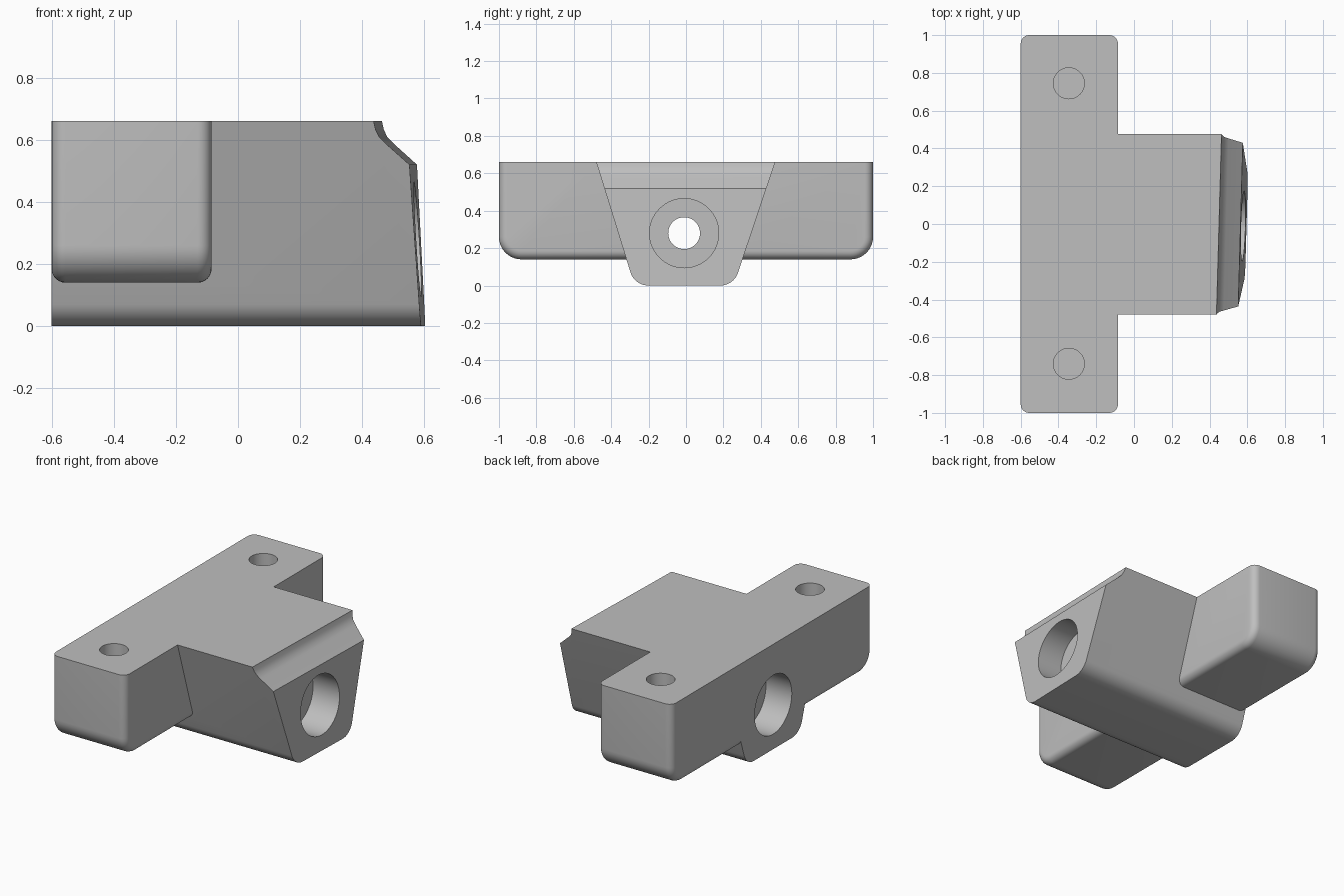
import bpy, bmesh, math
from mathutils import Vector, Matrix

cube = bpy.data.objects.get("Cube")
if cube:
    bpy.data.objects.remove(cube, do_unlink=True)

grey = bpy.data.materials.new("plain grey")
grey.use_nodes = True
colour = (0.52, 0.52, 0.52, 1)
grey.diffuse_color = colour
grey.node_tree.nodes["Principled BSDF"].inputs["Base Color"].default_value = colour


def fillet(points, steps=10):
    """Round each (u, v, radius) corner of a 2D outline."""
    out = []
    for i, (u, v, r) in enumerate(points):
        p = Vector((u, v))
        if r == 0:
            out.append(p)
            continue
        a = (Vector(points[i - 1][:2]) - p).normalized()
        b = (Vector(points[(i + 1) % len(points)][:2]) - p).normalized()
        half = a.angle(b) / 2
        centre = p + (a + b).normalized() * (r / math.sin(half))
        start = p + a * (r / math.tan(half)) - centre
        end = p + b * (r / math.tan(half)) - centre
        turn = start.angle_signed(end)
        for k in range(steps + 1):
            t = -turn * k / steps
            out.append(centre + Matrix.Rotation(t, 2) @ start)
    return out


def finish(name, bm):
    bmesh.ops.recalc_face_normals(bm, faces=bm.faces)
    mesh = bpy.data.meshes.new(name)
    bm.to_mesh(mesh)
    bm.free()
    mesh.materials.append(grey)
    obj = bpy.data.objects.new(name, mesh)
    bpy.context.collection.objects.link(obj)
    return obj


def prism(outline, place, offset):
    bm = bmesh.new()
    face = bm.faces.new([bm.verts.new(place(p)) for p in outline])
    new = bmesh.ops.extrude_face_region(bm, geom=[face])["geom"]
    bmesh.ops.translate(bm, vec=offset,
                        verts=[g for g in new if isinstance(g, bmesh.types.BMVert)])
    return bm


def cylinder(name, radius, start, end):
    """Cylinder between two points, used as a drill."""
    a, b = Vector(start), Vector(end)
    turn = (b - a).to_track_quat('Z', 'Y').to_matrix().to_4x4()
    bm = bmesh.new()
    bmesh.ops.create_cone(bm, cap_ends=True, segments=64, radius1=radius, radius2=radius,
                          depth=(b - a).length,
                          matrix=Matrix.Translation((a + b) / 2) @ turn)
    return finish(name, bm)


def combine(obj, tool, operation):
    """Apply a boolean and discard the tool."""
    mod = obj.modifiers.new("cut", 'BOOLEAN')
    mod.operation, mod.object, mod.solver = operation, tool, 'EXACT'
    bpy.context.view_layer.update()
    graph = bpy.context.evaluated_depsgraph_get()
    mesh = bpy.data.meshes.new_from_object(obj.evaluated_get(graph))
    obj.modifiers.clear()
    obj.data = mesh
    bpy.data.objects.remove(tool, do_unlink=True)


BACK, TOP = -0.6, 0.66

# Cross bar: large rounds under the ends, small rounds around both long faces
bar_outline = fillet([(-1, TOP, 0), (-1, 0.14, 0.12), (1, 0.14, 0.12), (1, TOP, 0)])
bm = prism(bar_outline, lambda p: (BACK, p.x, p.y), (0.515, 0, 0))
rim = [e for e in bm.edges
       if abs(e.verts[0].co.x - e.verts[1].co.x) < 1e-4
       and min(v.co.z for v in e.verts) < TOP - 1e-4]
bmesh.ops.bevel(bm, geom=rim, offset=0.045, segments=6, profile=0.5, affect='EDGES')
bar = finish("cross_bar", bm)

# Tapered body with rounded lower edges
body_outline = fillet([(-0.48, TOP, 0), (-0.275, 0, 0.1), (0.255, 0, 0.1), (0.477, TOP, 0)])
body = finish("mounting_block",
              prism(body_outline, lambda p: (BACK, p.x, p.y), (1.4, 0, 0)))

# Slightly skewed nose with a concave step and sloping chamfer
nose = [(-1.5, -0.5), (0.628, -0.5), (0.596, 0), (0.564, 0.52), (0.488, 0.588),
        (0.468, 0.608), (0.456, 0.633), (0.45, TOP), (0.45, 1), (-1.5, 1)]
bm = prism([Vector(p) for p in nose], lambda p: (p.x, -1.5, p.y), (0, 3, 0))
skew = Matrix.Identity(4)
skew[0][1] = 0.028
bm.transform(skew)
combine(body, finish("nose_cutter", bm), 'INTERSECT')
combine(body, bar, 'UNION')

# Through bore with a wide counterbore at each end
AXIS = (-0.01, 0.28)
combine(body, cylinder("bore", 0.085, (-0.9, *AXIS), (0.9, *AXIS)), 'DIFFERENCE')
for outer, inner in ((0.8, 0.4), (-0.8, -0.42)):
    combine(body, cylinder("counterbore", 0.185, (inner, *AXIS), (outer, *AXIS)), 'DIFFERENCE')

# Blind screw holes in the top of the bar
for y in (-0.74, 0.745):
    combine(body, cylinder("screw_hole", 0.082, (-0.345, y, 0.3), (-0.345, y, 0.8)), 'DIFFERENCE')

bpy.ops.object.select_all(action='DESELECT')
body.select_set(True)
bpy.context.view_layer.objects.active = body
bpy.ops.object.shade_smooth_by_angle(angle=math.radians(25))
